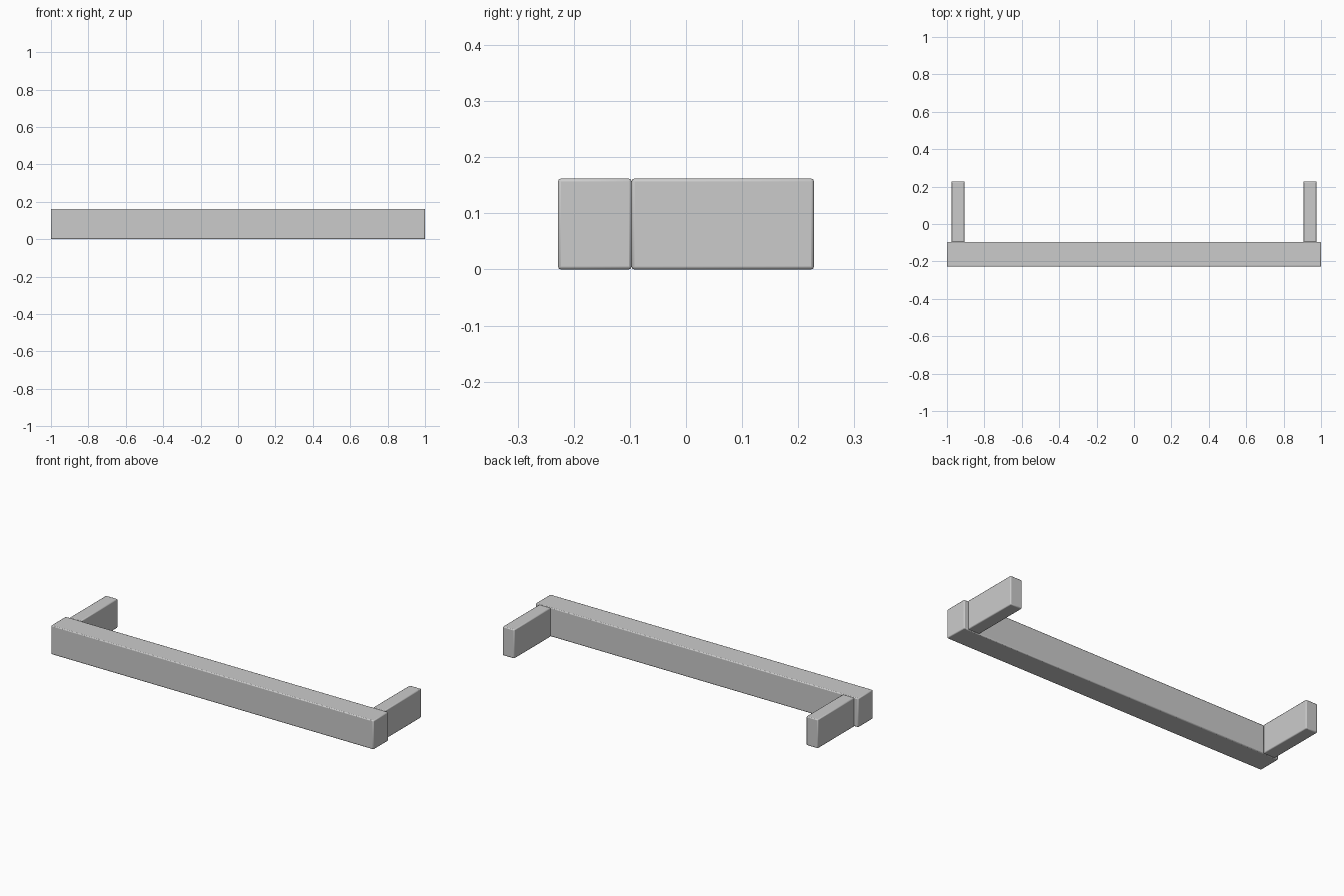
import bpy

if "Cube" in bpy.data.objects:
    bpy.data.objects.remove(bpy.data.objects["Cube"])

HEIGHT = 0.162


def block(name, x, y, z):
    """Softly bevelled box spanning the given (min, max) ranges."""
    spans = (x, y, z)
    bpy.ops.mesh.primitive_cube_add(size=1, location=[(a + b) / 2 for a, b in spans])
    ob = bpy.context.object
    ob.name = name
    ob.scale = [b - a for a, b in spans]
    bpy.ops.object.transform_apply(location=False, rotation=False, scale=True)
    bevel = ob.modifiers.new("edge_bevel", "BEVEL")
    bevel.width = 0.005
    bevel.segments = 2
    bpy.ops.object.shade_smooth_by_angle()
    return ob


# Long front grip bar
block("handle_bar", (-1.0, 1.0), (-0.228, -0.097), (0, HEIGHT))

# Two mounting posts reaching back from the bar ends
for side, x in (("left", (-0.977, -0.905)), ("right", (0.905, 0.977))):
    block(side + "_mounting_post", x, (-0.097, 0.228), (0, HEIGHT))
